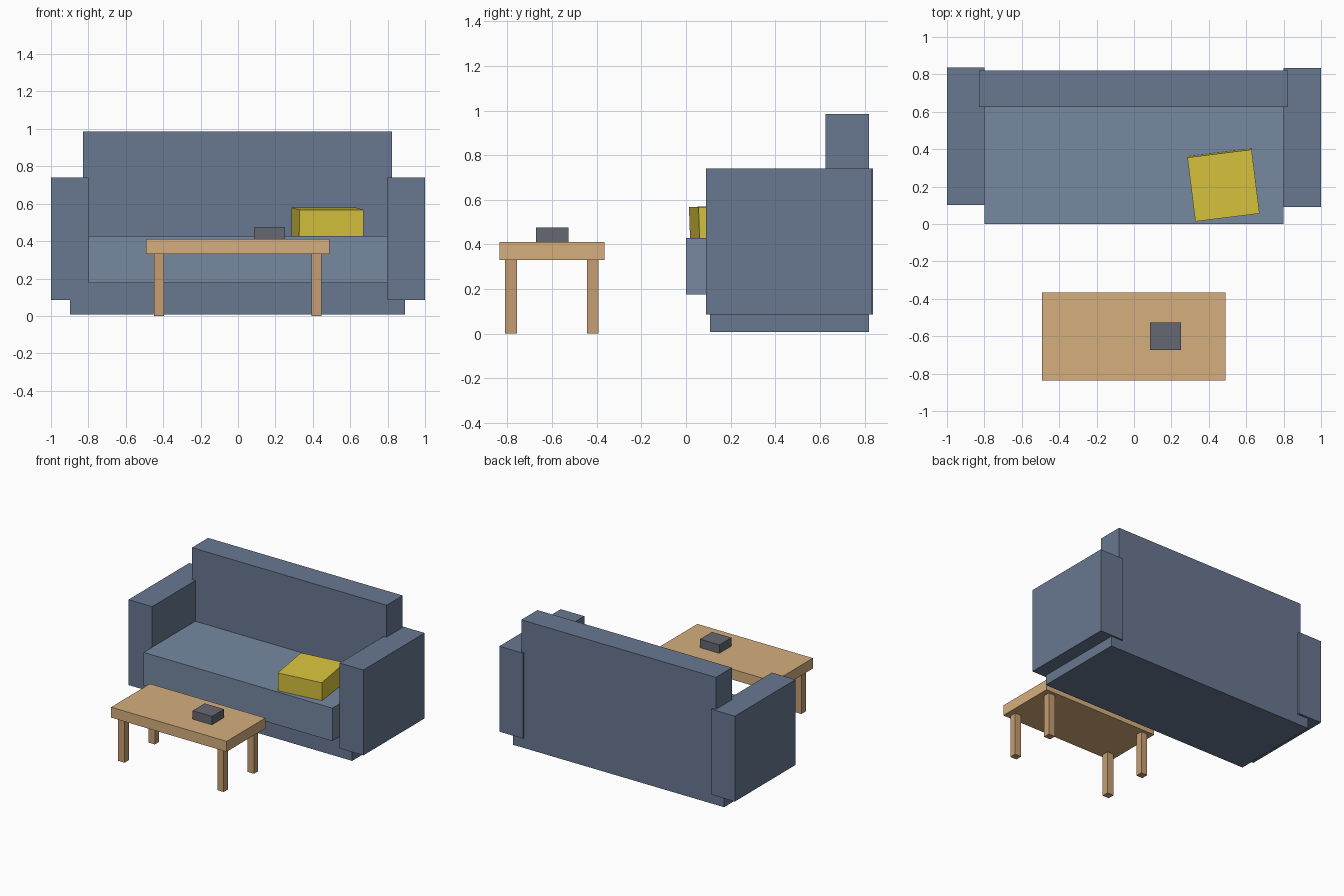
import bpy
from math import radians
from mathutils import Matrix, Euler

if "Cube" in bpy.data.objects:
    bpy.data.objects.remove(bpy.data.objects["Cube"])


def material(name, rgb):
    """Material from display colours (0-255), stored as linear values."""
    m = bpy.data.materials.new(name)
    m.diffuse_color = [(c / 255) ** 2.2 for c in rgb] + [1]
    m.use_nodes = True
    m.node_tree.nodes["Principled BSDF"].inputs["Base Color"].default_value = m.diffuse_color
    return m


def box(name, x, y, z, mat, rot=(0, 0, 0)):
    """Box spanning the ranges x, y, z, optionally turned about its centre."""
    bpy.ops.mesh.primitive_cube_add(size=1)
    ob = bpy.context.object
    ob.name = ob.data.name = name
    size = [b - a for a, b in (x, y, z)]
    ob.data.transform(Matrix.Diagonal((*size, 1)))
    ob.location = [(a + b) / 2 for a, b in (x, y, z)]
    ob.rotation_euler = Euler([radians(a) for a in rot])
    ob.data.materials.append(mat)
    return ob


fabric = material("fabric", (104, 119, 143))
seat_fabric = material("seat_fabric", (118, 135, 160))
yellow = material("cushion_yellow", (216, 195, 64))
wood = material("wood", (212, 173, 125))
leg_wood = material("leg_wood", (197, 157, 114))
grey = material("dark_grey", (102, 104, 115))

# Sofa: plinth, seat, backrest and two slightly different arms
box("sofa_base", (-0.897, 0.893), (0.107, 0.82), (0.008, 0.176), fabric)
box("seat", (-0.80, 0.80), (0.0, 0.65), (0.176, 0.428), seat_fabric)
box("backrest", (-0.828, 0.823), (0.625, 0.82), (0.176, 0.985), fabric)
box("left_arm", (-1.0, -0.80), (0.102, 0.837), (0.085, 0.74), fabric)
box("right_arm", (0.80, 1.0), (0.09, 0.833), (0.085, 0.74), fabric)

# Loose cushion, turned and tipped slightly forward on the seat
box("cushion", (0.305, 0.651), (0.036, 0.381), (0.4935 - 0.08, 0.4935 + 0.08),
    yellow, (2, 0, 7.1))

# Coffee table with four square legs
box("table_top", (-0.491, 0.489), (-0.836, -0.366), (0.33, 0.41), wood)
for side, x in (("left", -0.422), ("right", 0.419)):
    for end, y in (("front", -0.784), ("back", -0.418)):
        box(f"{end}_{side}_leg", (x - 0.027, x + 0.027),
            (y - 0.026, y + 0.026), (0.0, 0.33), leg_wood)

# Small box on the table
box("table_box", (0.086, 0.25), (-0.673, -0.527), (0.41, 0.475), grey)
